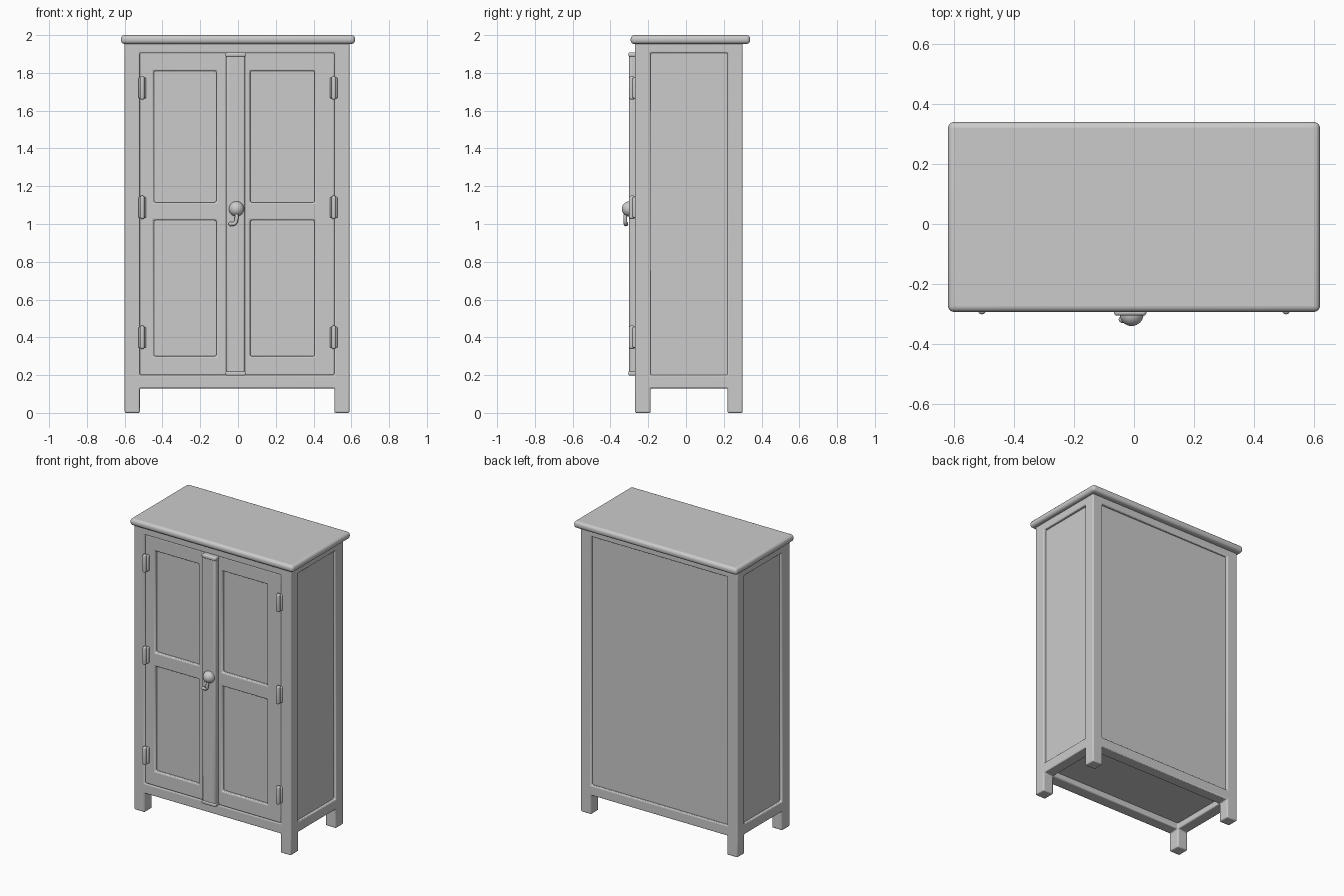
import bpy, bmesh, math

if "Cube" in bpy.data.objects:
    bpy.data.objects.remove(bpy.data.objects["Cube"])


def finish(ob, bevel=0.0, segments=3):
    """Rounded edges and smooth shading."""
    if bevel:
        m = ob.modifiers.new("rounded_edges", 'BEVEL')
        m.width, m.segments = bevel, segments
        m.limit_method = 'ANGLE'
        m.angle_limit = math.radians(40)
    bpy.ops.object.select_all(action='DESELECT')
    ob.select_set(True)
    bpy.context.view_layer.objects.active = ob
    bpy.ops.object.shade_smooth_by_angle(angle=math.radians(40))
    return ob


def add_mesh(name, bm):
    me = bpy.data.meshes.new(name)
    bm.normal_update()
    bm.to_mesh(me)
    bm.free()
    ob = bpy.data.objects.new(name, me)
    bpy.context.collection.objects.link(ob)
    return ob


def frame(name, xs, ys, zs, keep=lambda i, j, k: True, bevel=0.006, segments=3):
    """One solid from the kept cells of a 3D grid; only outer faces are made."""
    grid = (xs, ys, zs)
    n = [len(g) - 1 for g in grid]

    def solid(c):
        return all(0 <= c[a] < n[a] for a in range(3)) and keep(*c)

    bm, verts = bmesh.new(), {}

    def vert(c):
        if c not in verts:
            verts[c] = bm.verts.new([grid[a][c[a]] for a in range(3)])
        return verts[c]

    for c in [(i, j, k) for i in range(n[0]) for j in range(n[1]) for k in range(n[2])]:
        if not solid(c):
            continue
        for a in range(3):
            u, v = (a + 1) % 3, (a + 2) % 3
            for side in (0, 1):
                near = list(c)
                near[a] += 2 * side - 1
                if solid(tuple(near)):
                    continue
                loop = []
                for du, dv in ((0, 0), (1, 0), (1, 1), (0, 1)):
                    p = list(c)
                    p[a] += side
                    p[u] += du
                    p[v] += dv
                    loop.append(vert(tuple(p)))
                bm.faces.new(loop if side else loop[::-1])
    # merge coplanar cells so that only real edges remain
    bmesh.ops.dissolve_limit(bm, angle_limit=0.01, verts=bm.verts, edges=bm.edges)
    return finish(add_mesh(name, bm), bevel, segments)


def ball(name, loc, scale):
    bm = bmesh.new()
    bmesh.ops.create_uvsphere(bm, u_segments=32, v_segments=20, radius=1)
    for v in bm.verts:
        v.co = [v.co[a] * scale[a] + loc[a] for a in range(3)]
    return finish(add_mesh(name, bm))


# carcass: four legs joined by rails at the bottom and top
def carcass_cell(i, j, k):
    leg = i != 1 and j != 1
    rail = (i != 1 or j != 1) and k in (1, 3)
    return leg or rail


frame("carcass_frame", [-0.60, -0.52, 0.51, 0.59], [-0.27, -0.187, 0.22, 0.30],
      [0, 0.13, 0.20, 1.905, 1.96], carcass_cell, bevel=0.008)

# inner box: its faces are the recessed side, back, door and floor panels
frame("panel_box", [-0.58, 0.57], [-0.243, 0.283], [0.17, 1.955], bevel=0)

# top board with a rounded rim
frame("top_board", [-0.62, 0.62], [-0.293, 0.34], [1.953, 2.0], bevel=0.02, segments=5)

# two doors, each with an upper and a lower opening
for side, xs in (("left", [-0.522, -0.445, -0.115, -0.013]),
                 ("right", [-0.013, 0.065, 0.405, 0.512])):
    frame(side + "_door", xs, [-0.264, -0.235], [0.198, 0.30, 1.02, 1.115, 1.81, 1.908],
          lambda i, j, k: not (i == 1 and k in (1, 3)), bevel=0.009)

# raised strip covering the gap between the doors, with small end blocks
frame("centre_strip", [-0.063, 0.038], [-0.301, -0.255], [0.20, 1.905], bevel=0.012)
for name, z in (("lower", 0.197), ("upper", 1.885)):
    frame(name + "_strip_end", [-0.066, 0.041], [-0.305, -0.255], [z, z + 0.024], bevel=0.008)

# hinges: a leaf with a rounded barrel on it
for s, side in ((-1, "left"), (1, "right")):
    for n, z in enumerate((0.40, 1.088, 1.72)):
        x = s * 0.507
        frame(f"{side}_hinge_leaf_{n}", [x - 0.021, x + 0.021], [-0.283, -0.258],
              [z - 0.055, z + 0.055], bevel=0.007)
        frame(f"{side}_hinge_barrel_{n}", [x - 0.012, x + 0.012], [-0.301, -0.27],
              [z - 0.062, z + 0.062], bevel=0.011, segments=4)

# knob and the curled latch hanging below it
ball("door_knob", (-0.008, -0.30, 1.08), (0.04, 0.04, 0.04))
curve = bpy.data.curves.new("latch", 'CURVE')
curve.dimensions = '3D'
curve.bevel_depth, curve.bevel_resolution = 0.010, 4
curve.use_fill_caps = True
path = [(-0.008, -0.318, 1.06), (-0.008, -0.322, 1.03), (-0.018, -0.32, 1.003), (-0.036, -0.318, 1.0)]
sp = curve.splines.new('BEZIER')
sp.bezier_points.add(len(path) - 1)
for p, co in zip(sp.bezier_points, path):
    p.co = co
    p.handle_left_type = p.handle_right_type = 'AUTO'
bpy.context.collection.objects.link(bpy.data.objects.new("latch", curve))
ball("latch_tip", (-0.038, -0.318, 1.0), (0.013, 0.012, 0.012))
